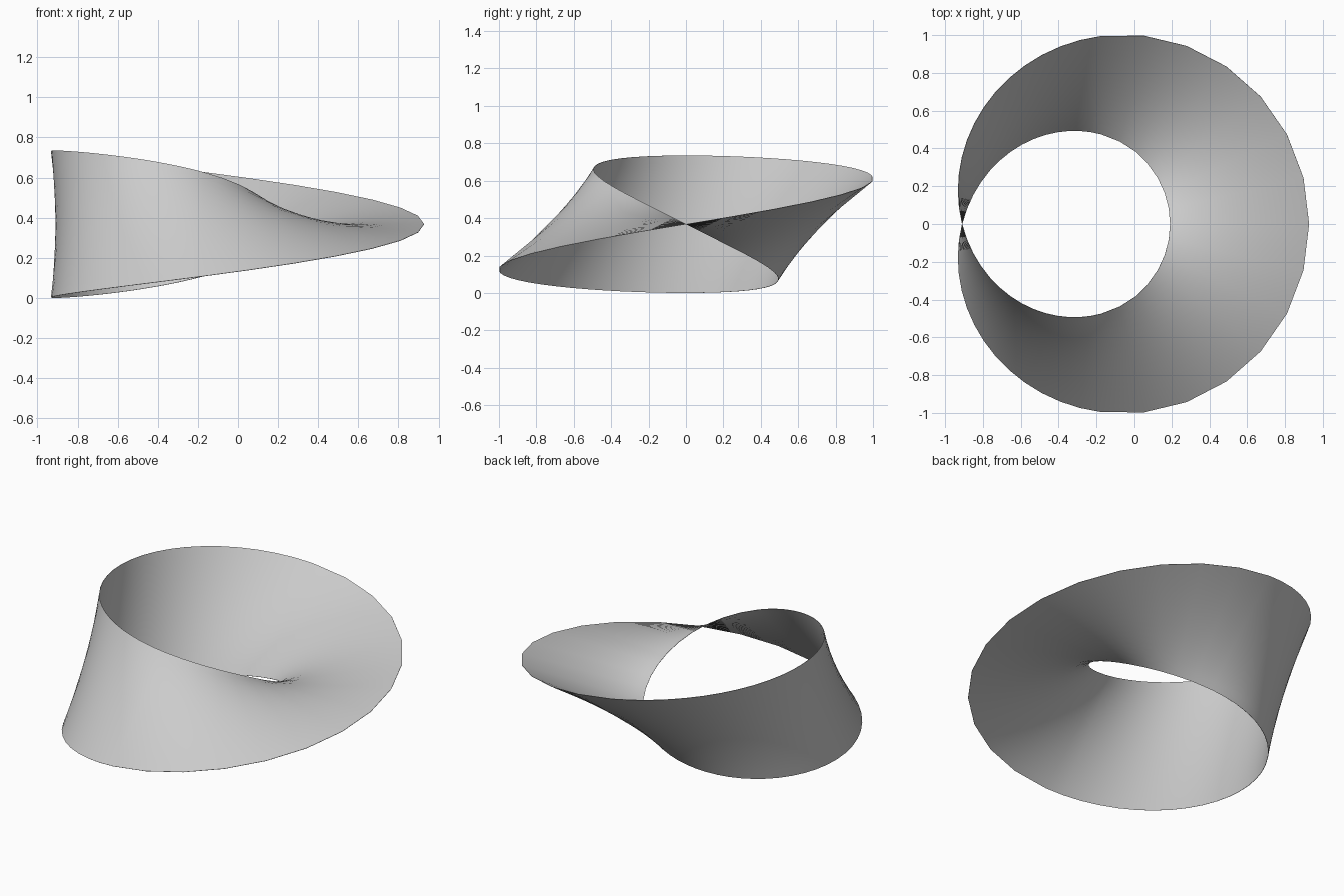
import bpy
import bmesh
import math
from mathutils import Vector

if "Cube" in bpy.data.objects:
    bpy.data.objects.remove(bpy.data.objects["Cube"], do_unlink=True)

RADIUS = 0.735        # centre line of the band
HALF_WIDTH = 0.3675
SKIN = 0.001          # half thickness of the sheet
ACROSS = 16           # divisions across the band
CENTRE = Vector((-0.175, 0, HALF_WIDTH))


def band_point(t, v):
    """Point on a half-twist band, pushed out to its own side of the sheet."""
    around = Vector((math.cos(t), math.sin(t), 0))
    tangent = Vector((-math.sin(t), math.cos(t), 0))
    across = around * math.cos(t / 2) + Vector((0, 0, math.sin(t / 2)))
    return CENTRE + around * RADIUS + across * v + across.cross(tangent) * SKIN


# Angles of one turn: coarse on the wide side, finer on the upright side
step = math.pi / 28
turn = [k * step for k in range(-28, 28) if abs(k) >= 14 or k % 2 == 0]
# Two turns cover both sides of the one-sided band
angles = turn + [t + math.tau for t in turn]
n, total = len(turn), len(angles)

bm = bmesh.new()
rows = [[bm.verts.new(band_point(t, HALF_WIDTH * (2 * j / ACROSS - 1)))
         for j in range(ACROSS + 1)] for t in angles]
for i in range(total):
    a, b = rows[i], rows[(i + 1) % total]
    for j in range(ACROSS):
        bm.faces.new((a[j], a[j + 1], b[j + 1], b[j]))
    # Thin rim joining the two sides
    c, d = rows[(i + n) % total], rows[(i + n + 1) % total]
    bm.faces.new((a[-1], c[0], d[0], b[-1]))

mesh = bpy.data.meshes.new("twisted_band")
bm.to_mesh(mesh)
bm.free()
band = bpy.data.objects.new("twisted_band", mesh)
bpy.context.collection.objects.link(band)

# Plain grey surface
grey = bpy.data.materials.new("light_grey")
grey.use_nodes = True
colour = (0.6, 0.6, 0.6, 1)
grey.diffuse_color = colour
grey.node_tree.nodes["Principled BSDF"].inputs["Base Color"].default_value = colour
mesh.materials.append(grey)

bpy.ops.object.select_all(action="DESELECT")
band.select_set(True)
bpy.context.view_layer.objects.active = band
bpy.ops.object.shade_smooth_by_angle(angle=math.radians(40))
